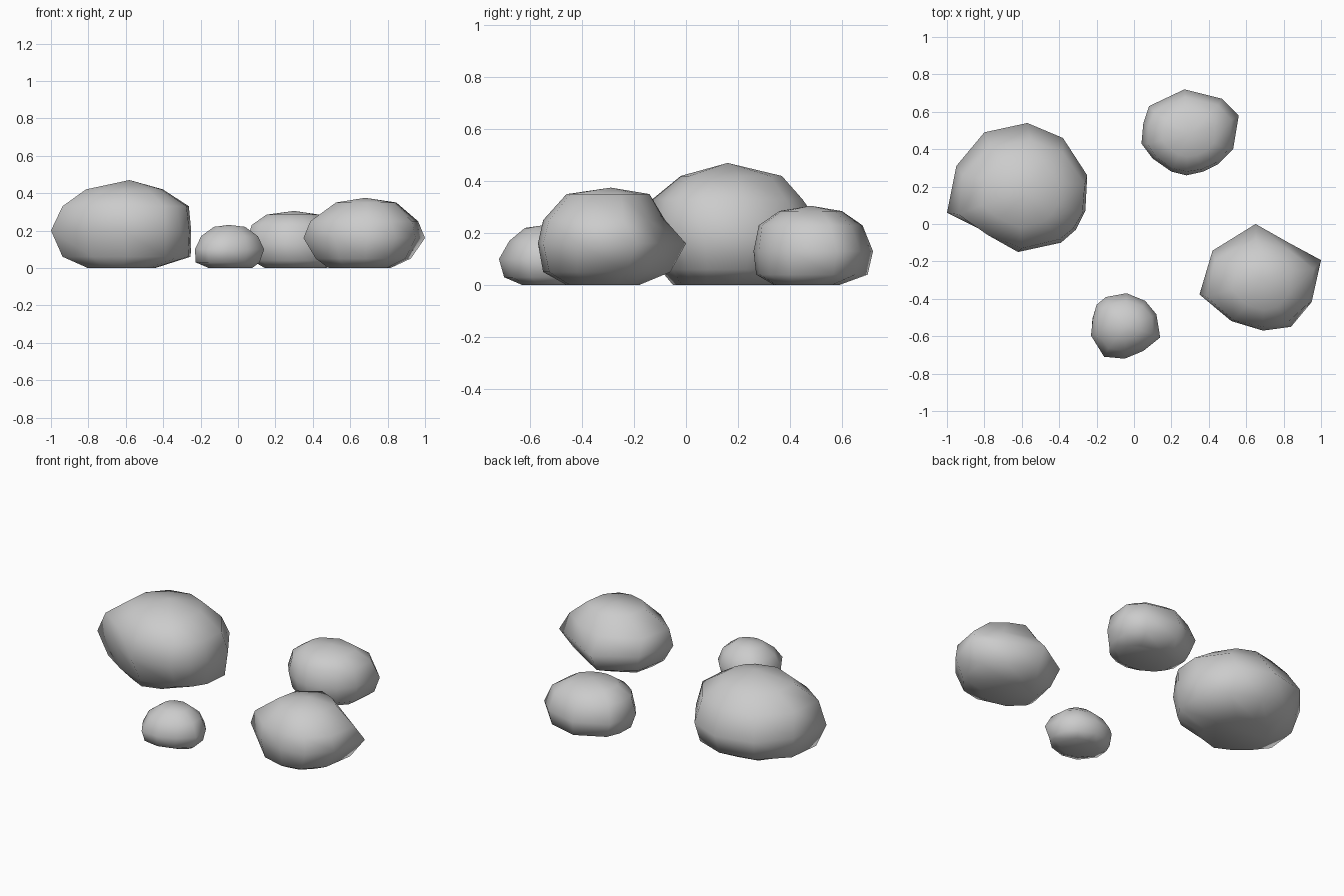
import bpy
import bmesh
from math import atan2, cos, sin

# Remove the default cube
default_cube = bpy.data.objects.get("Cube")
if default_cube:
    bpy.data.objects.remove(default_cube, do_unlink=True)

# One stone colour shared by every rock
stone = bpy.data.materials.new("stone grey")
stone.use_nodes = True
stone_colour = (0.6, 0.6, 0.6, 1.0)
stone.diffuse_color = stone_colour
stone.node_tree.nodes["Principled BSDF"].inputs["Base Color"].default_value = stone_colour


def fit_outline(outline, box, roundness):
    """Fit the plan outline into a box, blending it toward an ellipse."""
    xs, ys = zip(*outline)
    left, right, front, back = box
    middle_x, middle_y = (left + right) / 2, (front + back) / 2
    half_x, half_y = (right - left) / 2, (back - front) / 2
    fitted = []
    for x, y in outline:
        u = 2 * (x - min(xs)) / (max(xs) - min(xs)) - 1
        v = 2 * (y - min(ys)) / (max(ys) - min(ys)) - 1
        angle = atan2(v, u)
        u += (cos(angle) - u) * roundness
        v += (sin(angle) - v) * roundness
        fitted.append((middle_x + half_x * u, middle_y + half_y * v))
    return fitted


def make_rock(name, outline, rings, apex, dent=None):
    """Loft rings (height, plan box) up to an apex; sizes are in hundredths."""
    bm = bmesh.new()
    loops = []
    for level, (height, *box) in enumerate(rings):
        is_waist = level == 2
        points = fit_outline(outline, box, 0.0 if is_waist else 0.5)
        loops.append([bm.verts.new((x, y, height)) for x, y in points])

    # Hollow under one side of the waist
    if dent is not None:
        vert = loops[1][dent]
        vert.co.x += (apex[0] - vert.co.x) * 0.12
        vert.co.y += (apex[1] - vert.co.y) * 0.12

    # Flat underside, side bands and crown
    count = len(outline)
    bm.faces.new(loops[0])
    for lower, upper in zip(loops, loops[1:]):
        for i in range(count):
            j = (i + 1) % count
            bm.faces.new((lower[i], lower[j], upper[j], upper[i]))
    tip = bm.verts.new(apex)
    for i in range(count):
        bm.faces.new((loops[-1][i], loops[-1][(i + 1) % count], tip))

    bmesh.ops.scale(bm, vec=(0.01, 0.01, 0.01), verts=bm.verts)
    bmesh.ops.recalc_face_normals(bm, faces=bm.faces)
    for face in bm.faces:
        face.smooth = True
    mesh = bpy.data.meshes.new(name)
    bm.to_mesh(mesh)
    bm.free()
    mesh.materials.append(stone)
    rock = bpy.data.objects.new(name, mesh)
    bpy.context.collection.objects.link(rock)
    return rock


# Largest rock, with a steep right-hand wall
make_rock(
    "large_rock",
    outline=[(-100, 6), (-95, 31), (-80, 49), (-57, 54), (-38, 46), (-25, 26),
             (-26, 7), (-31, -3), (-39, -10), (-62, -15), (-80, -4)],
    rings=[(0, -81, -44, -5, 34), (6, -95, -25, -10, 46),
           (20, -100, -25, -15, 54), (33, -95, -26, -13, 45),
           (42, -82, -40, -2, 37)],
    apex=(-58, 16, 47),
)

# Smallest rock, at the front
make_rock(
    "small_rock",
    outline=[(-23, -59), (-22, -50), (-20, -43), (-15, -39), (-4, -37), (6, -41),
             (12, -48), (14, -60), (5, -67), (-5, -71), (-16, -70)],
    rings=[(0, -16, 8, -63, -44), (3, -23, 12, -70, -39),
           (10, -23, 14, -72, -37), (17, -20, 11, -68, -41),
           (22, -13, 4, -62, -47)],
    apex=(-5, -55, 23),
)

# Rounded rock, at the back
make_rock(
    "back_rock",
    outline=[(4, 43), (5, 54), (8, 63), (27, 72), (47, 67), (56, 58),
             (53, 40), (45, 32), (37, 28), (28, 26), (20, 28), (10, 35)],
    rings=[(0, 14, 48, 34, 59), (4, 7, 54, 27, 70),
           (13, 4, 56, 26, 72), (23, 7, 53, 28, 68),
           (28.5, 15, 44, 36, 60)],
    apex=(30, 48, 30.5),
)

# Angular rock, with pointed corners at the back and side
make_rock(
    "angular_rock",
    outline=[(35, -37), (42, -14), (65, 0), (83, -10), (100, -19), (95, -41),
             (84, -54), (69, -56), (52, -51)],
    rings=[(0, 48, 82, -46, -18), (5, 41, 93, -55, -6),
           (16, 35, 100, -57, 0), (25, 38, 97, -55, -8),
           (35, 52, 85, -46, -14)],
    apex=(68, -29, 37.5),
    dent=3,
)
